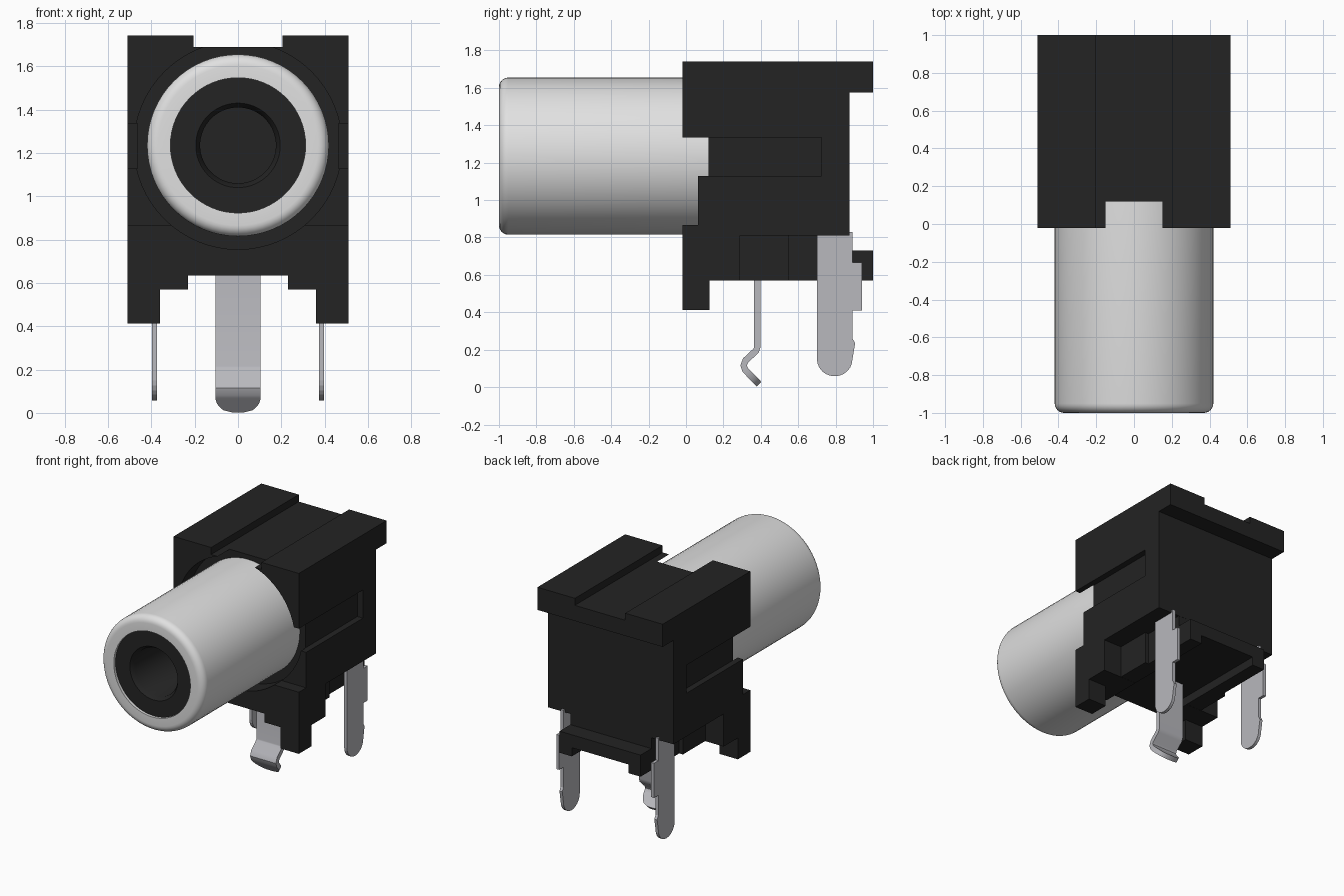
import bpy, bmesh, math

if "Cube" in bpy.data.objects:
    bpy.data.objects.remove(bpy.data.objects["Cube"])

def material(name, c):
    m = bpy.data.materials.new(name)
    m.diffuse_color = (*c, 1)
    m.use_nodes = True
    m.node_tree.nodes["Principled BSDF"].inputs["Base Color"].default_value = m.diffuse_color
    return m

BLACK = material("black plastic", (0.017, 0.017, 0.017))
SHELL = material("light metal", (0.75, 0.75, 0.75))
PIN = material("grey metal", (0.48, 0.48, 0.51))

def finish(name, bm, mat, smooth=True):
    bmesh.ops.recalc_face_normals(bm, faces=bm.faces)
    me = bpy.data.meshes.new(name)
    bm.to_mesh(me)
    bm.free()
    ob = bpy.data.objects.new(name, me)
    bpy.context.collection.objects.link(ob)
    if mat:
        me.materials.append(mat)
    if smooth:
        activate(ob)
        bpy.ops.object.shade_smooth_by_angle(angle=math.radians(35))
    return ob

def activate(ob):
    bpy.ops.object.select_all(action='DESELECT')
    ob.select_set(True)
    bpy.context.view_layer.objects.active = ob

def extrude_x(name, pts, x0, x1, mat=None):
    """Extrude a (y, z) outline between two x positions."""
    bm = bmesh.new()
    f = bm.faces.new([bm.verts.new((x0, y, z)) for y, z in pts])
    r = bmesh.ops.extrude_face_region(bm, geom=[f])
    bmesh.ops.translate(bm, vec=(x1 - x0, 0, 0),
                        verts=[v for v in r['geom'] if isinstance(v, bmesh.types.BMVert)])
    return finish(name, bm, mat, False)

def box(name, x0, x1, y0, y1, z0, z1, mat=None):
    return extrude_x(name, [(y0, z0), (y1, z0), (y1, z1), (y0, z1)], x0, x1, mat)

def lathe(name, prof, mat, closed=False, n=64, cz=1.235):
    """Revolve (radius, y) points round the barrel axis."""
    bm = bmesh.new()
    rings = []
    for r, y in prof:
        rings.append([bm.verts.new((r * math.cos(2 * math.pi * i / n), y,
                                    cz + r * math.sin(2 * math.pi * i / n))) for i in range(n)])
    pairs = list(zip(rings, rings[1:]))
    if closed:
        pairs.append((rings[-1], rings[0]))
    else:
        bm.faces.new(rings[0])
        bm.faces.new(rings[-1])
    for a, b in pairs:
        for i in range(n):
            j = (i + 1) % n
            bm.faces.new((a[i], a[j], b[j], b[i]))
    return finish(name, bm, mat, mat is not None)

def cut(target, cutters):
    for c in cutters:
        c.hide_render = True
        m = target.modifiers.new("cut", 'BOOLEAN')
        m.operation = 'DIFFERENCE'
        m.solver = 'EXACT'
        m.object = c
        activate(target)
        bpy.ops.object.modifier_apply(modifier=m.name)
        bpy.data.objects.remove(c)

# Housing: side outline, then recess, grooves and front feet cut out
housing = extrude_x("housing", [
    (-.02, .413), (.125, .413), (.125, .57), (.29, .57), (.29, .81), (.875, .81),
    (.875, 1.575), (1, 1.575), (1, 1.742), (-.02, 1.742), (-.02, 1.23), (.065, 1.23),
    (.065, .867), (-.02, .867)], -.51, .51, BLACK)
cut(housing, [
    lathe("recess_cutter", [(.48, -.2), (.48, .12)], None),
    box("top_groove_cutter", -.205, .205, -.1, 1.1, 1.69, 1.9),
    box("right_groove_cutter", .465, .7, -.1, .725, 1.128, 1.335),
    box("left_groove_cutter", -.7, -.465, -.1, .725, 1.128, 1.335),
    box("foot_gap_cutter", -.36, .36, -.1, .2, .3, .57),
    box("channel_cutter", -.23, .23, -.1, .4, .3, .635)])

# Stepped base under the housing with a rear lip
front_block = box("base_block", -.36, .36, .28, .55, .571, .82, BLACK)
rear_base = extrude_x("rear_base", [(.5, .571), (1, .571), (1, .73), (.874, .73),
                                    (.874, .82), (.5, .82)], -.33, .33, BLACK)
for ob in (front_block, rear_base):
    cut(ob, [box("channel_cutter", -.23, .23, .1, 1.1, .3, .635)])

# Metal barrel with rounded front rim
R, F = .42, .05
rim = [(R - F + F * math.sin(a), -1 + F - F * math.cos(a))
       for a in [math.pi / 2 * i / 6 for i in range(7)]]
lathe("barrel", [(.312, .13), (.312, -1)] + rim + [(R, .13)], SHELL, closed=True)

# Black insulator with a chamfered socket
lathe("insulator", [(.313, .1), (.313, -.98), (.195, -.98), (.175, -.95), (.175, -.15)], BLACK)

# Two side pins: flat blades with a shoulder and rounded tip
tip = [(.795 + .095 * math.cos(a), .15 + .092 * math.sin(a))
       for a in [-math.pi * i / 12 for i in range(13)]]
blade = [(.70, .83), (.89, .83), (.89, .665), (.94, .665), (.94, .41), (.89, .41),
         (.89, .26), (.905, .235), (.90, .21)] + tip
for side, s in (("right", 1), ("left", -1)):
    extrude_x(side + "_pin", blade, s * .375, s * .398, PIN)

# Centre pin: bent strip with a rounded end
path = [(.382, .80), (.382, .215), (.375, .195), (.318, .142), (.308, .115), (.318, .09)]
n_end = 8
path += [(.318 + .073 * i / n_end, .09 - .075 * i / n_end) for i in range(1, n_end + 1)]
bm = bmesh.new()
sections = []
for k, (y, z) in enumerate(path):
    a, b = path[max(k - 1, 0)], path[min(k + 1, len(path) - 1)]
    dy, dz = b[0] - a[0], b[1] - a[1]
    d = math.hypot(dy, dz)
    ny, nz = -dz / d * .0175, dy / d * .0175
    t = max(0, k - 5) / n_end
    w = .03 + .075 * math.sqrt(max(0, 1 - t * t))
    sections.append([bm.verts.new(p) for p in (
        (-w, y - ny, z - nz), (w, y - ny, z - nz), (w, y + ny, z + nz), (-w, y + ny, z + nz))])
for a, b in zip(sections, sections[1:]):
    for i in range(4):
        j = (i + 1) % 4
        bm.faces.new((a[i], a[j], b[j], b[i]))
bm.faces.new(sections[0])
bm.faces.new(sections[-1])
finish("centre_pin", bm, PIN)
